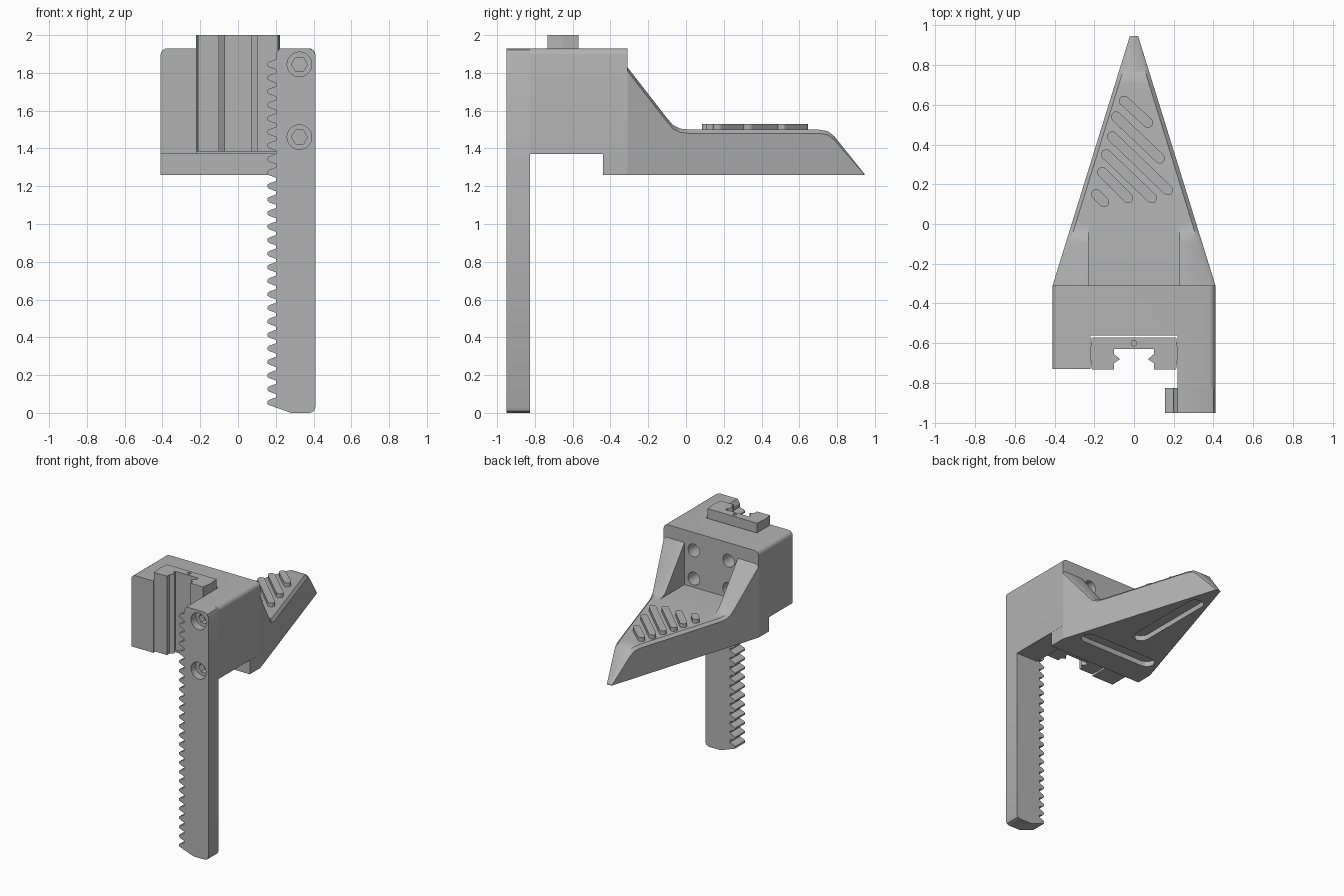
import bpy, bmesh, math
from mathutils import Vector

if "Cube" in bpy.data.objects:
    bpy.data.objects.remove(bpy.data.objects["Cube"], do_unlink=True)

grey = bpy.data.materials.new("plain_grey")
grey.use_nodes = True
COLOUR = (0.45, 0.45, 0.45, 1)
grey.diffuse_color = COLOUR
grey.node_tree.nodes["Principled BSDF"].inputs["Base Color"].default_value = COLOUR


def finish(name, bm):
    bmesh.ops.recalc_face_normals(bm, faces=bm.faces)
    mesh = bpy.data.meshes.new(name)
    bm.to_mesh(mesh)
    bm.free()
    mesh.materials.append(grey)
    obj = bpy.data.objects.new(name, mesh)
    bpy.context.collection.objects.link(obj)
    return obj


def prism(name, points, axis, lo, hi):
    """Extrude a flat outline along x, y or z."""
    place = {"x": lambda a, b, t: (t, a, b),
             "y": lambda a, b, t: (a, t, b),
             "z": lambda a, b, t: (a, b, t)}[axis]
    bm = bmesh.new()
    face = bm.faces.new([bm.verts.new(place(a, b, lo)) for a, b in points])
    new = bmesh.ops.extrude_face_region(bm, geom=[face])["geom"]
    shift = Vector(place(0, 0, hi - lo))
    bmesh.ops.translate(bm, vec=shift, verts=[v for v in new if isinstance(v, bmesh.types.BMVert)])
    return finish(name, bm)


def rect(x0, x1, y0, y1):
    return [(x0, y0), (x1, y0), (x1, y1), (x0, y1)]


def ring(cx, cy, r, sides):
    return [(cx + r * math.cos(math.tau * i / sides), cy + r * math.sin(math.tau * i / sides))
            for i in range(sides)]


def capsule(p, q, r, steps=6):
    """Outline of a round-ended bar from p to q."""
    turn = math.atan2(q[1] - p[1], q[0] - p[0])
    out = []
    for (cx, cy), start in ((q, turn - math.pi / 2), (p, turn + math.pi / 2)):
        for i in range(steps + 1):
            a = start + math.pi * i / steps
            out.append((cx + r * math.cos(a), cy + r * math.sin(a)))
    return out


def cut(obj, cutters):
    for cutter in cutters:
        cutter.hide_render = True
        mod = obj.modifiers.new("cut", "BOOLEAN")
        mod.operation, mod.solver, mod.object = "DIFFERENCE", "EXACT", cutter
        bpy.context.view_layer.objects.active = obj
        bpy.ops.object.modifier_apply(modifier=mod.name)
        bpy.data.objects.remove(cutter, do_unlink=True)


def smooth(obj):
    bpy.ops.object.select_all(action="DESELECT")
    obj.select_set(True)
    bpy.context.view_layer.objects.active = obj
    bpy.ops.object.shade_smooth_by_angle(angle=math.radians(30))


# Mounting block with an open slot in front and a side wall for the rack
TOP, SHELF, BASE = 1.93, 1.37, 1.26
block = prism("mounting_block",
              [(-.41, -.31), (-.41, -.73), (-.22, -.73), (-.22, -.56), (.22, -.56),
               (.22, -.825), (.41, -.825), (.41, -.31)], "z", SHELF, TOP)
bm = bmesh.new()
bm.from_mesh(block.data)
rims = [e for e in bm.edges if all(abs(v.co.x) > .4 and v.co.z > 1.9 for v in e.verts)
        and abs(e.verts[0].co.x - e.verts[1].co.x) < .01]
bmesh.ops.bevel(bm, geom=rims, offset=.035, segments=4, profile=.5, affect="EDGES")
bm.to_mesh(block.data)
bm.free()
cut(block, [prism("bolt_hole", ring(x, z, .05, 24), "y", -.42, -.25)
            for x in (-.15, .15) for z in (1.57, 1.79)])
smooth(block)

# Tapering wedge, lofted from chamfered cross-sections: y, top height, chamfer
stations = [(-.44, 1.37, 0), (-.31, 1.37, 0), (-.31, 1.83, .02), (-.10, 1.56, .02),
            (-.07, 1.525, .02), (-.03, 1.505, .02), (.02, 1.5, .02), (.70, 1.5, .02),
            (.75, 1.492, .02), (.785, 1.465, .02), (.945, 1.265, .004)]
bm = bmesh.new()
loops = []
for y, z, c in stations:
    w = .41 - .31 * max(0, y + .31)
    c = max(c, .0005)
    outline = [(-w, BASE), (-w, z - c), (-w + c, z), (w - c, z), (w, z - c), (w, BASE)]
    loops.append([bm.verts.new((x, y, h)) for x, h in outline])
for a, b in zip(loops, loops[1:]):
    for i in range(6):
        j = (i + 1) % 6
        bm.faces.new((a[i], a[j], b[j], b[i]))
bm.faces.new(loops[0])
bm.faces.new(loops[-1])
wedge = finish("wedge", bm)
cut(wedge, [prism("pocket", rect(-.23, .23, -.34, .1), "z", 1.502, 2.1),
            prism("cross_groove", capsule((-.27, -.18), (.27, -.18), .06), "z", 1.2, 1.3),
            prism("long_groove", capsule((0, .08), (0, .69), .06), "z", 1.2, 1.3)])
smooth(wedge)

# Diagonal grip ridges on the wedge
ridges = [((-.05, .62), (.07, .51)), ((-.09, .54), (.13, .33)), ((-.11, .44), (.17, .17)),
          ((-.14, .35), (.09, .13)), ((-.16, .26), (-.03, .13)), ((-.19, .15), (-.15, .11))]
for i, (p, q) in enumerate(ridges):
    prism(f"grip_ridge_{i + 1}", capsule(p, q, .026), "z", 1.49, 1.53)

# Toothed rack
outline = [(.38, 0), (.28, 0), (.155, .045)]
for i in range(26):
    z = .055 + .0716 * i
    if i:
        outline += [(.2, z - .027), (.165, z - .014), (.155, z - .006)]
    outline += [(.155, z + .006), (.165, z + .014), (.2, z + .027)]
outline += [(.2, 1.9), (.22, TOP), (.375, TOP), (.4, 1.92), (.41, 1.895), (.41, .03), (.401, .009)]
rack = prism("toothed_rack", outline, "y", -.95, -.825)
for z in (1.46, 1.845):
    cut(rack, [prism("counterbore", ring(.325, z, .065, 32), "y", -1, -.89),
               prism("hex_socket", ring(.325, z, .042, 6), "y", -1, -.84)])
smooth(rack)

# Rail insert with gripping lips, standing in the slot
half = [(.212, -.57), (.222, -.65), (.212, -.732), (.1, -.732), (.1, -.70), (.07, -.68),
        (.1, -.655), (.1, -.63)]
rail = prism("rail_insert", half + [(-x, y) for x, y in reversed(half)], "z", 1.385, 2)
cut(rail, [prism("pin_hole", ring(0, -.6, .014, 12), "z", 1.9, 2.1)])
